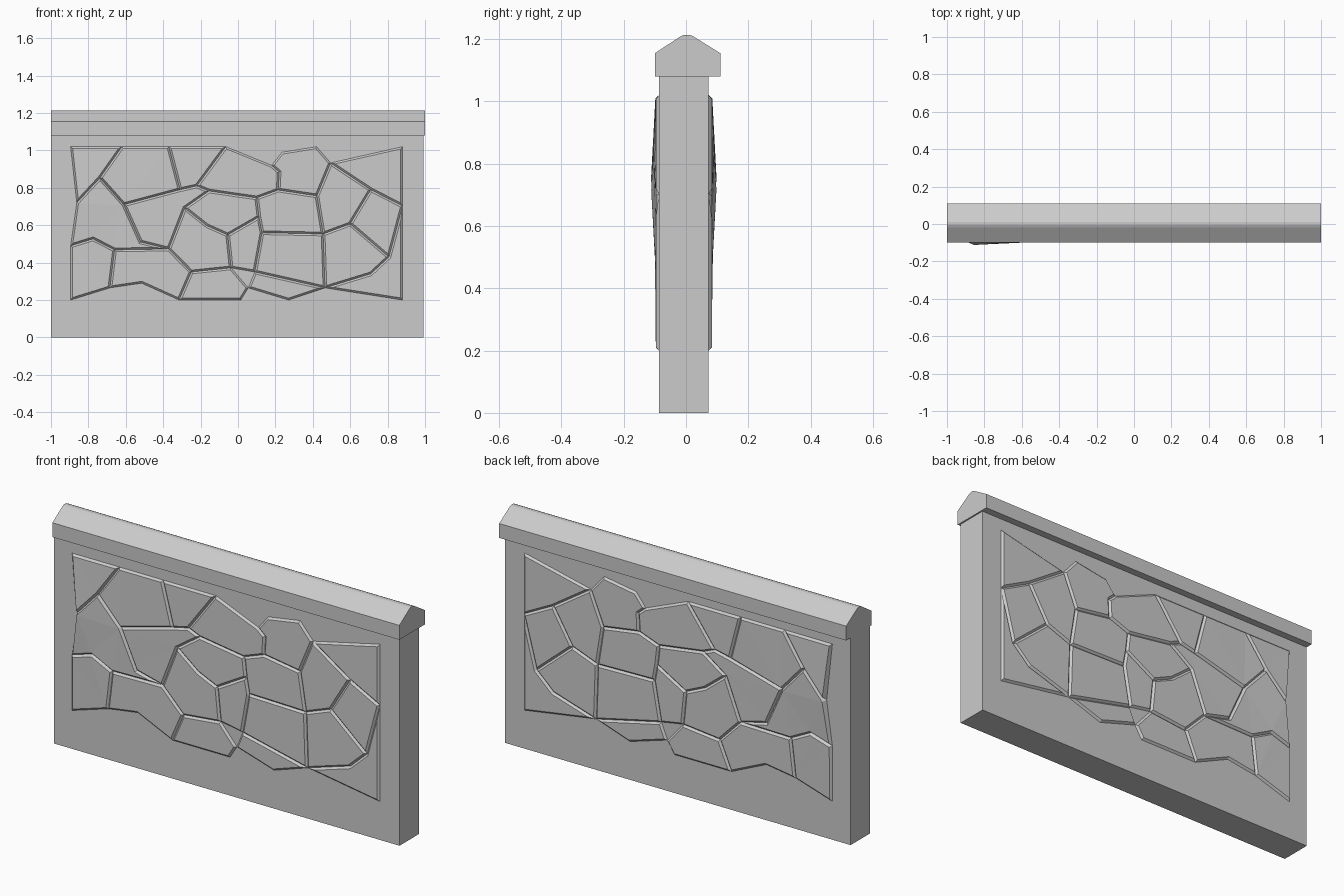
import bpy, bmesh, math
from mathutils import Vector

if "Cube" in bpy.data.objects:
    bpy.data.objects.remove(bpy.data.objects["Cube"])


def finish(name, bm):
    bmesh.ops.recalc_face_normals(bm, faces=bm.faces)
    mesh = bpy.data.meshes.new(name)
    bm.to_mesh(mesh)
    bm.free()
    obj = bpy.data.objects.new(name, mesh)
    bpy.context.collection.objects.link(obj)
    return obj


def extrude_x(name, profile, x0, x1):
    bm = bmesh.new()
    face = bm.faces.new([bm.verts.new((x0, y, z)) for y, z in profile])
    ext = bmesh.ops.extrude_face_region(bm, geom=[face])["geom"]
    for v in ext:
        if isinstance(v, bmesh.types.BMVert):
            v.co.x = x1
    return finish(name, bm)


FRONT, BACK = -0.087, 0.073

# Wall slab
extrude_x("wall_slab", [(FRONT, 0), (BACK, 0), (BACK, 1.085), (FRONT, 1.085)], -1, 0.992)

# Gabled coping with a slightly rounded ridge
extrude_x("coping", [(-0.1, 1.08), (0.11, 1.08), (0.11, 1.155), (0.025, 1.208),
                     (0.012, 1.214), (-0.006, 1.214), (-0.019, 1.208), (-0.1, 1.155)], -1, 1)

# Stone corners (x, z), shared between neighbouring stones
P = [(-.895, 1.02), (-.62, 1.02), (-.37, 1.02), (-.065, 1.02), (.18, .92),      # 0-4
     (.235, .99), (.42, 1.02), (.495, .933), (.88, 1.02), (-.738, .853),        # 5-9
     (-.862, .72), (-.895, .49), (-.775, .527), (-.66, .468), (-.61, .71),      # 10-14
     (-.52, .51), (-.37, .473), (-.31, .79), (-.22, .81), (-.155, .783),        # 15-19
     (-.285, .692), (-.165, .597), (-.055, .548), (-.037, .372), (-.25, .35),   # 20-24
     (-.315, .2), (-.515, .29), (-.685, .265), (-.895, .2), (.1, .746),         # 25-29
     (.112, .644), (.128, .56), (.09, .35), (.055, .265), (.015, .2),           # 30-34
     (.22, .885), (.215, .788), (.422, .757), (.455, .553), (.6, .607),         # 35-39
     (.71, .79), (.88, .703), (.807, .43), (.71, .34), (.465, .265),            # 40-44
     (.27, .2), (.88, .2)]                                                      # 45-46

STONES = ["0 1 9 10", "10 9 14 15 16 13 12 11", "1 2 17 14 9", "2 3 18 17",
          "14 17 18 19 20 16 15", "11 12 13 27 28", "13 16 24 25 26 27",
          "20 21 22 23 24 16", "24 23 33 34 25", "19 29 30 22 21 20",
          "22 30 31 32 23", "3 4 35 36 29 19 18", "4 5 6 7 37 36 35",
          "29 36 37 38 31 30", "7 40 39 38 37", "31 38 44 32",
          "38 39 42 43 44", "40 41 42 39", "7 8 41 40", "32 44 45 33",
          "42 41 46 44 43"]


def relief(co):
    # Stones stand proud of the slab and swell around the upper left corner
    d = (Vector((co.x, co.z)) - Vector((-0.85, 0.74))).length
    return 0.010 + 0.016 * max(0, 1 - d / 0.3)


# Irregular stones with chamfered edges, the same pattern on both sides
for name, y, sign in (("front_stones", FRONT, -1), ("back_stones", BACK, 1)):
    bm = bmesh.new()
    for stone in STONES:
        pts = [P[int(i)] for i in stone.split()]
        face = bm.faces.new([bm.verts.new((x, y, z)) for x, z in pts])
        face.normal_update()
        if face.normal.y * sign < 0:
            face.normal_flip()
        bmesh.ops.inset_individual(bm, faces=[face], thickness=0.010, use_even_offset=True)
        top = list(face.verts)
        bmesh.ops.triangulate(bm, faces=[face])
        for v in top:
            v.co.y = y + sign * relief(v.co)
    for f in bm.faces:
        f.normal_update()
        if f.normal.y * sign < 0:
            f.normal_flip()
    mesh = bpy.data.meshes.new(name)
    bm.to_mesh(mesh)
    bm.free()
    bpy.context.collection.objects.link(bpy.data.objects.new(name, mesh))
